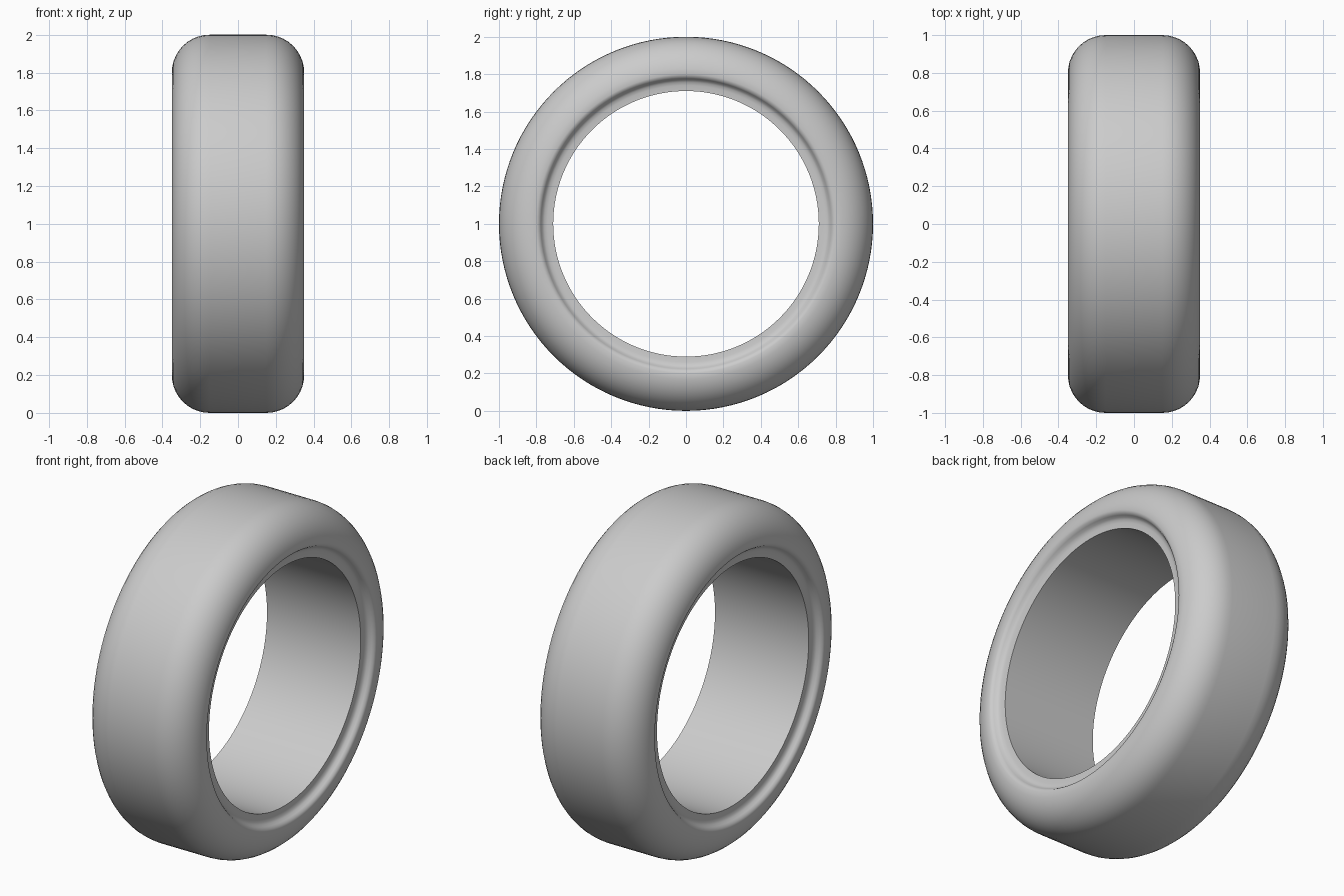
import bpy, bmesh, math
from mathutils import Matrix

cube = bpy.data.objects.get("Cube")
if cube:
    bpy.data.objects.remove(cube, do_unlink=True)

SEGMENTS = 128

# Grey rubber
grey = bpy.data.materials.new("grey_rubber")
grey.use_nodes = True
colour = (0.6, 0.6, 0.6, 1)
grey.diffuse_color = colour
grey.node_tree.nodes["Principled BSDF"].inputs["Base Color"].default_value = colour

# Half cross-section as (x, radius): round shoulder, then the recessed rim lip
half = [(0.15 + 0.2 * math.sin(a), 0.8 + 0.2 * math.cos(a))
        for a in (math.pi / 2 * i / 10 for i in range(11))]
half += [(0.345, 0.785), (0.333, 0.776), (0.32, 0.768), (0.312, 0.757),
         (0.308, 0.74), (0.307, 0.71)]
profile = half + [(-x, r) for x, r in reversed(half)]

# Spin the closed cross-section around the axle
bm = bmesh.new()
verts = [bm.verts.new((x, 0, r)) for x, r in profile]
edges = [bm.edges.new((verts[i - 1], verts[i])) for i in range(len(verts))]
bmesh.ops.spin(bm, geom=verts + edges, cent=(0, 0, 0), axis=(1, 0, 0),
               angle=math.tau, steps=SEGMENTS, use_merge=True)
bmesh.ops.remove_doubles(bm, verts=bm.verts, dist=0.0001)
bmesh.ops.recalc_face_normals(bm, faces=bm.faces)
bmesh.ops.transform(bm, matrix=Matrix.Translation((0, 0, 1)), verts=bm.verts)

mesh = bpy.data.meshes.new("tyre")
bm.to_mesh(mesh)
bm.free()
mesh.materials.append(grey)
tyre = bpy.data.objects.new("tyre", mesh)
bpy.context.collection.objects.link(tyre)

# Smooth body with a crisp bore edge
bpy.ops.object.select_all(action='DESELECT')
tyre.select_set(True)
bpy.context.view_layer.objects.active = tyre
bpy.ops.object.shade_smooth_by_angle(angle=math.radians(40))
